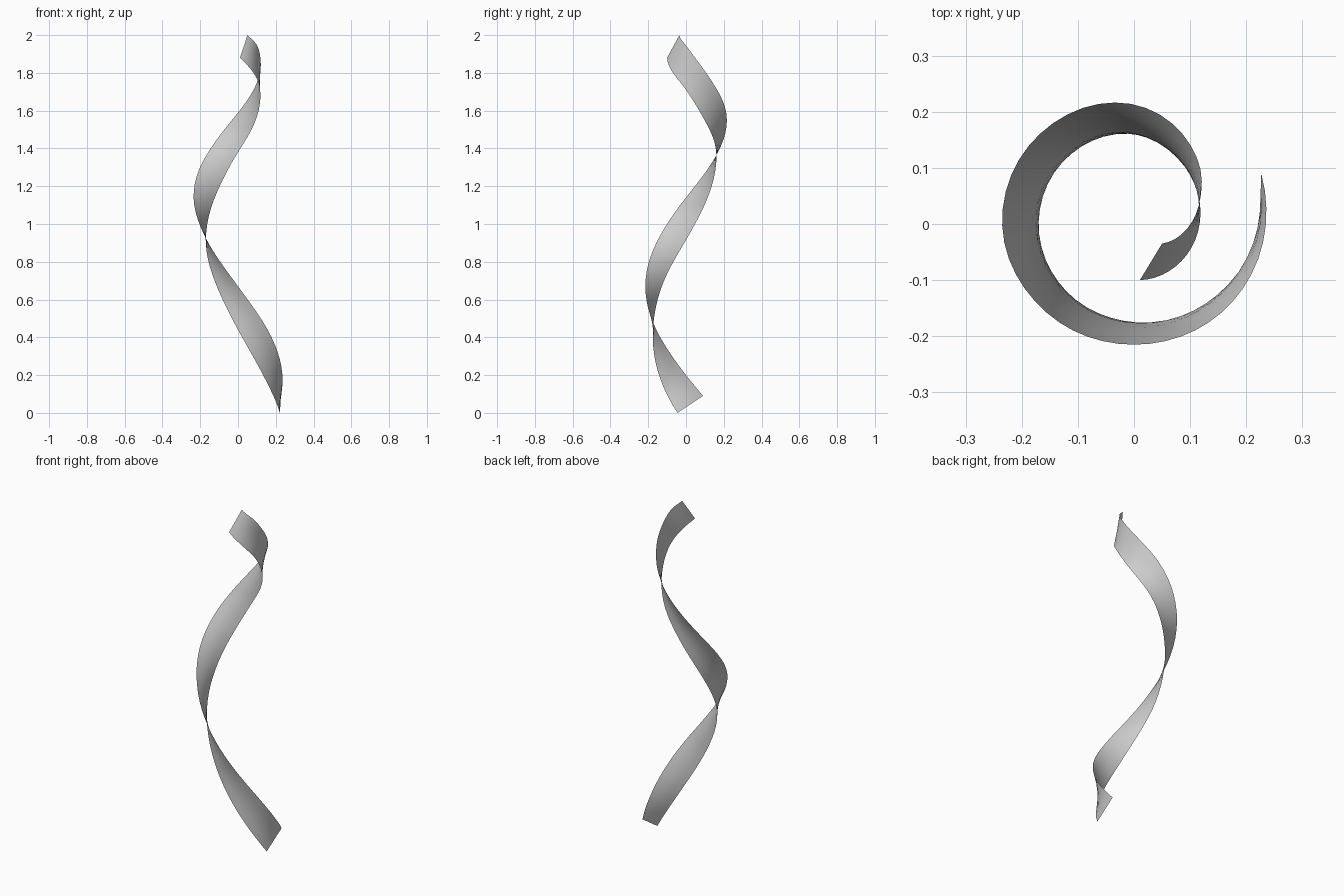
import bpy, bmesh, math
from mathutils import Vector

if "Cube" in bpy.data.objects:
    bpy.data.objects.remove(bpy.data.objects["Cube"])

# The two ribbon edges as (angle in degrees, radius, height), winding clockwise upward
LOWER = [(-11.5, .2265, 0), (-47, .195, .2), (-90, .175, .44), (-135, .17, .69),
         (-180, .17, .915), (-225, .168, 1.15), (-270, .16, 1.38), (-315, .135, 1.555),
         (-360, .117, 1.71), (-400, .107, 1.80), (-444, .1005, 1.88)]
UPPER = [(21.6, .244, .09), (0, .235, .2), (-45, .222, .44), (-90, .215, .67),
         (-135, .222, .9), (-180, .235, 1.14), (-225, .232, 1.37), (-270, .213, 1.59),
         (-315, .161, 1.79), (-338, .128, 1.88), (-360, .101, 1.945), (-395, .061, 2.0)]
STEPS, ACROSS = 56, 4


def slope(pts, i, k):
    a, b = pts[max(i - 1, 0)], pts[min(i + 1, len(pts) - 1)]
    return (b[k] - a[k]) / (b[0] - a[0])


def edge_point(pts, t):
    """Smooth point on an edge at fraction t of its sweep."""
    ang = pts[0][0] + t * (pts[-1][0] - pts[0][0])
    i = 0
    while i < len(pts) - 2 and ang < pts[i + 1][0]:
        i += 1
    p, q = pts[i], pts[i + 1]
    h = q[0] - p[0]
    s = (ang - p[0]) / h
    r, z = [(2*s**3 - 3*s**2 + 1) * p[k] + (s**3 - 2*s**2 + s) * h * slope(pts, i, k)
            + (3*s**2 - 2*s**3) * q[k] + (s**3 - s**2) * h * slope(pts, i + 1, k)
            for k in (1, 2)]
    a = math.radians(ang)
    return Vector((r * math.cos(a), r * math.sin(a), z))


# Ruled ribbon sheet between the edges
bm = bmesh.new()
rows = []
for n in range(STEPS + 1):
    a, b = edge_point(LOWER, n / STEPS), edge_point(UPPER, n / STEPS)
    rows.append([bm.verts.new(a.lerp(b, j / ACROSS)) for j in range(ACROSS + 1)])
for r0, r1 in zip(rows, rows[1:]):
    for j in range(ACROSS):
        f = bm.faces.new((r0[j], r0[j + 1], r1[j + 1], r1[j]))
        f.smooth = True
        
# Face the sheet outwards
bm.normal_update()
if sum(f.normal.dot(Vector((f.calc_center_median().x, f.calc_center_median().y, 0)))
       for f in bm.faces) < 0:
    bmesh.ops.reverse_faces(bm, faces=bm.faces[:])
mesh = bpy.data.meshes.new("twisted_ribbon")
bm.to_mesh(mesh)
bm.free()
ribbon = bpy.data.objects.new("twisted_ribbon", mesh)
bpy.context.collection.objects.link(ribbon)
